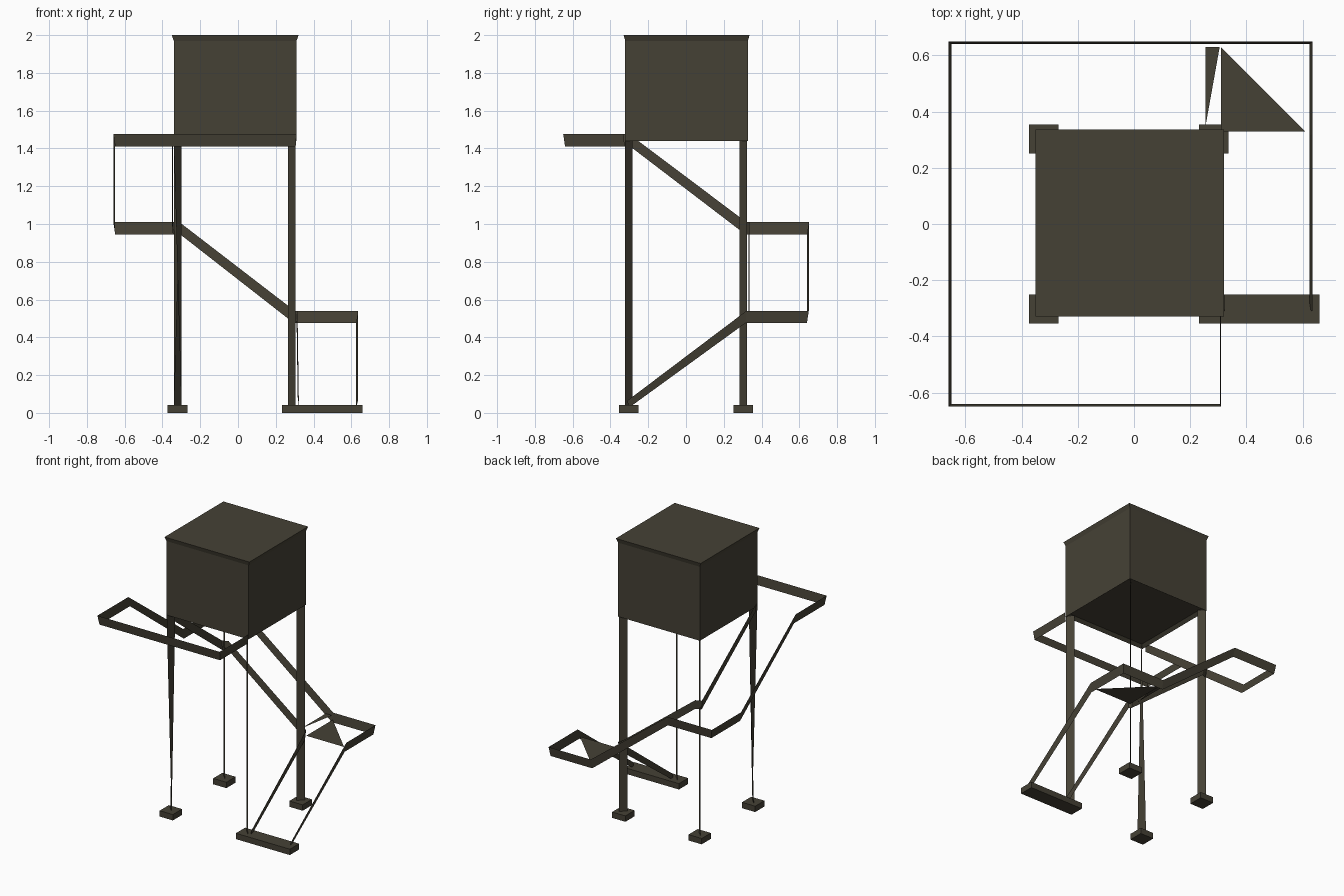
import bpy
import bmesh
from mathutils import Vector

old = bpy.data.objects.get("Cube")
if old:
    bpy.data.objects.remove(old, do_unlink=True)

# Single weathered colour
COLOUR = (0.060, 0.053, 0.036, 1.0)
metal = bpy.data.materials.new("dark_olive_metal")
metal.use_nodes = True
metal.diffuse_color = COLOUR
metal.node_tree.nodes["Principled BSDF"].inputs["Base Color"].default_value = COLOUR


def finish(name, bm):
    mesh = bpy.data.meshes.new(name)
    bm.to_mesh(mesh)
    bm.free()
    mesh.materials.append(metal)
    obj = bpy.data.objects.new(name, mesh)
    bpy.context.collection.objects.link(obj)
    return obj


def sheet(name, *polygons):
    """Flat faces from short corner lists."""
    bm = bmesh.new()
    for points in polygons:
        bm.faces.new([bm.verts.new(p) for p in points])
    return finish(name, bm)


def block(name, low, high):
    bm = bmesh.new()
    bmesh.ops.create_cube(bm, size=1)
    low, high = Vector(low), Vector(high)
    bmesh.ops.scale(bm, vec=high - low, verts=bm.verts)
    bmesh.ops.translate(bm, vec=(low + high) / 2, verts=bm.verts)
    return finish(name, bm)


def band(name, path, half=0.0325, start_half=0.0325, lean=0.985):
    """Thin upright strip that follows a path, leaning slightly inward."""
    bm = bmesh.new()
    previous = None
    for i, (x, y, z) in enumerate(path):
        h = start_half if i == 0 else half
        pair = (bm.verts.new((x * lean, y * lean, z - h)),
                bm.verts.new((x, y, z + h)))
        if previous:
            bm.faces.new((previous[0], pair[0], pair[1], previous[1]))
        previous = pair
    return finish(name, bm)


# Cabin: walls, flared roof edge, and a floor set up inside the rim
bm = bmesh.new()
bmesh.ops.create_cube(bm, size=1)
bmesh.ops.scale(bm, vec=(0.65, 0.65, 0.53), verts=bm.verts)
bmesh.ops.translate(bm, vec=(-0.015, 0.003, 1.705), verts=bm.verts)
bm.faces.ensure_lookup_table()
roof = max(bm.faces, key=lambda f: f.calc_center_median().z)
floor = min(bm.faces, key=lambda f: f.calc_center_median().z)
top = bmesh.ops.extrude_discrete_faces(bm, faces=[roof])["faces"][0]
finish_top = list(top.verts)
bmesh.ops.translate(bm, vec=(0, 0, 0.03), verts=finish_top)
for v in finish_top:
    v.co.x += 0.011 if v.co.x > 0 else -0.011
    v.co.y += 0.008 if v.co.y > 0 else -0.008
bmesh.ops.inset_region(bm, faces=[floor], thickness=0.03, depth=0)
bmesh.ops.translate(bm, vec=(0, 0, 0.02), verts=list(floor.verts))
bmesh.ops.recalc_face_normals(bm, faces=bm.faces)
finish("cabin", bm)

# Legs: thin plates set on the diagonals, one of them twisted
LEG_TOP = 1.45
for side, sx in (("left", 1), ("right", -1)):
    for end, sy in (("front", -1), ("back", 1)):
        cx = 0.285 if sx > 0 else -0.32
        cy = 0.303 * sy
        dx, dy = 0.02 * sx, 0.02 * sy
        twist = -1 if (sx < 0 and sy < 0) else 1
        sheet(f"{end}_{side}_leg",
              [(cx - dx * twist, cy - dy, 0.03), (cx + dx * twist, cy + dy, 0.03),
               (cx + dx, cy + dy, LEG_TOP), (cx - dx, cy - dy, LEG_TOP)])
        # Footing; the front left one carries on under the stair
        reach = 0.66 if (sx > 0 and sy < 0) else cx + 0.052
        block(f"{end}_{side}_footing", (cx - 0.053, cy - 0.052, 0),
              (reach, cy + 0.052, 0.042))

# Levels of the stair: ground, two landings, gallery
Z0, Z1, Z2, Z3 = 0.045, 0.508, 0.977, 1.443
OUT, IN = 0.65, 0.33

# Outer stringer, winding round the tower up to the gallery
band("outer_stair_stringer", [
    (0.635, -0.31, Z0), (0.635, 0.32, Z1), (0.635, OUT, Z1), (0.30, OUT, Z1),
    (-0.31, OUT, Z2), (-0.66, OUT, Z2), (-0.66, 0.32, Z2),
    (-0.66, -0.30, Z3), (-0.66, -OUT, Z3), (0.31, -OUT, Z3), (0.31, -IN, Z3),
], start_half=0.02)

# Inner stringer, following the legs
band("inner_stair_stringer", [
    (0.322, -0.31, Z0), (0.315, 0.32, Z1), (0.30, 0.337, Z1),
    (-0.31, 0.337, Z2), (-0.35, 0.32, Z2), (-0.35, -0.30, Z3),
], start_half=0.02)

# Broken landing plates
sheet("landing_plates",
      [(0.31, 0.63, 0.5), (0.31, IN, 0.5), (0.61, IN, 0.5)],
      [(0.255, 0.63, 0.53), (0.255, 0.35, 0.53), (0.305, 0.63, 0.53)])
